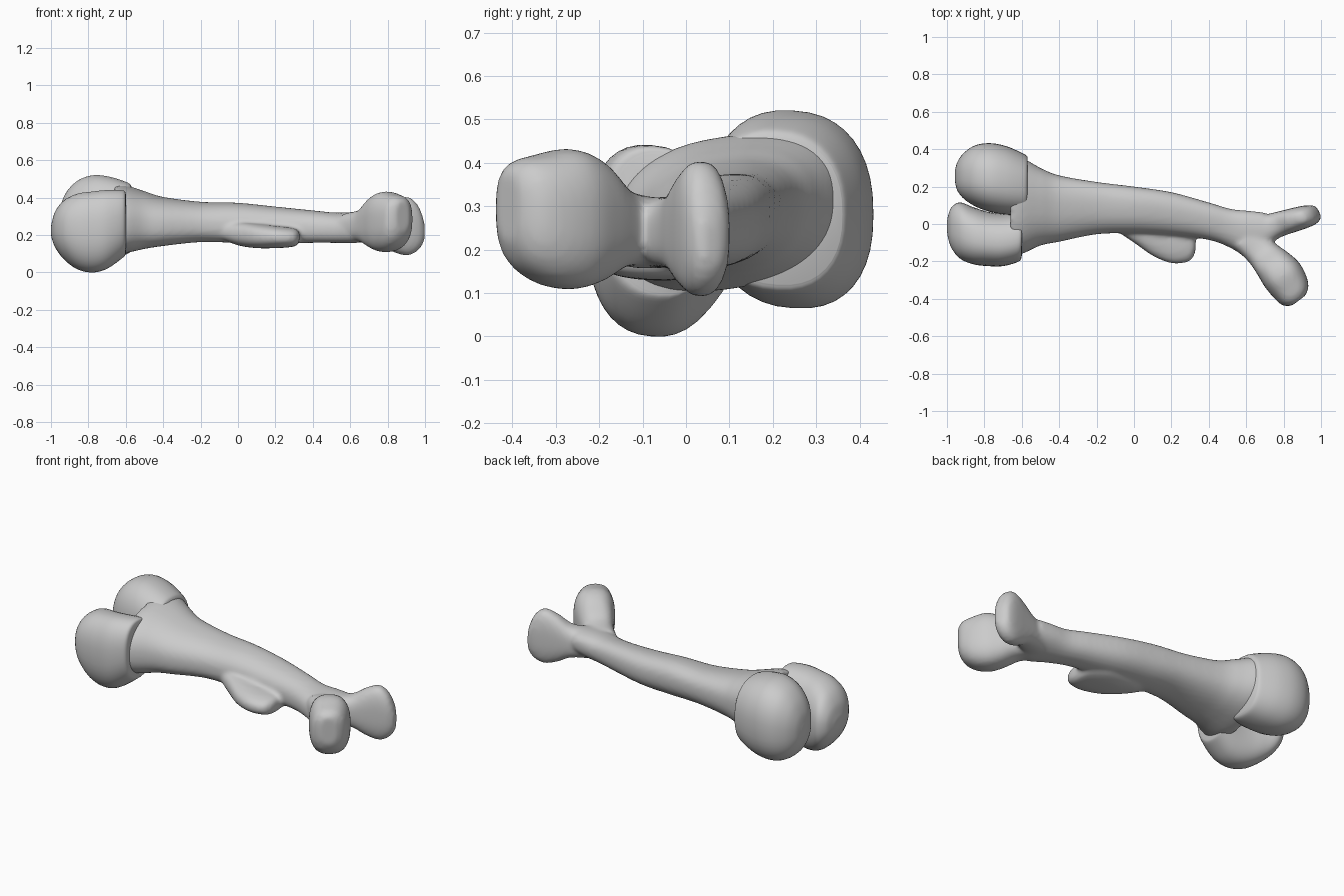
import bpy, bmesh, math
from mathutils import Vector


def spline(a, b, c, d, t):
    """Catmull-Rom blend of four section tuples."""
    return [0.5 * (2 * q + (r - p) * t + (2 * p - 5 * q + 4 * r - s) * t * t
                   + (3 * q - p - 3 * r + s) * t ** 3) for p, q, r, s in zip(a, b, c, d)]


def loft(bm, secs, heading=0.0, shear=0.0, power=2.4, steps=6, n=40):
    """Skin rounded sections (x, y, z, half width, half height)."""
    ext = [secs[0]] + secs + [secs[-1]]
    path = [spline(*ext[i:i + 4], k / steps) for i in range(len(secs) - 1) for k in range(steps)]
    path.append(secs[-1])
    side = Vector((-math.sin(heading), math.cos(heading), 0))
    rings = []
    for x, y, z, w, h in path:
        w, h = max(w, 0.004), max(h, 0.004)
        ring = []
        for i in range(n):
            a = 2 * math.pi * i / n
            c, s = math.cos(a), math.sin(a)
            u = math.copysign(abs(c) ** (2 / power), c)
            v = math.copysign(abs(s) ** (2 / power), s)
            p = Vector((x, y, z + h * v + shear * w * u)) + side * (w * u)
            ring.append(bm.verts.new(p))
        rings.append(ring)
    for r, q in zip(rings, rings[1:]):
        for i in range(n):
            j = (i + 1) % n
            bm.faces.new((r[i], r[j], q[j], q[i]))
    bm.faces.new(rings[0][::-1])
    bm.faces.new(rings[-1])


def bounds(rows):
    """Turn (x, y0, y1, z0, z1) rows into loft sections."""
    return [(x, (a + b) / 2, (c + d) / 2, (b - a) / 2, (d - c) / 2) for x, a, b, c, d in rows]


def finish(name, bm):
    bmesh.ops.recalc_face_normals(bm, faces=bm.faces)
    for f in bm.faces:
        f.smooth = True
    me = bpy.data.meshes.new(name)
    bm.to_mesh(me)
    bm.free()
    ob = bpy.data.objects.new(name, me)
    bpy.context.collection.objects.link(ob)
    return ob


bm = bmesh.new()
# shaft, flaring towards the knee end
loft(bm, bounds([
    (-0.66, -0.16, 0.36, 0.11, 0.46), (-0.60, -0.16, 0.355, 0.11, 0.46),
    (-0.50, -0.115, 0.30, 0.13, 0.43), (-0.40, -0.095, 0.26, 0.145, 0.40),
    (-0.20, -0.055, 0.225, 0.165, 0.375), (0.00, -0.05, 0.20, 0.16, 0.37),
    (0.20, -0.06, 0.17, 0.155, 0.35), (0.40, -0.085, 0.115, 0.16, 0.33),
    (0.52, -0.13, 0.08, 0.16, 0.318), (0.62, -0.19, 0.07, 0.16, 0.32),
    (0.70, -0.19, 0.06, 0.17, 0.32)]), shear=0.13)
# side flange
loft(bm, bounds([
    (-0.12, -0.02, 0.06, 0.19, 0.26), (0.00, -0.10, 0.08, 0.145, 0.27),
    (0.10, -0.17, 0.08, 0.13, 0.26), (0.20, -0.21, 0.08, 0.13, 0.25),
    (0.28, -0.205, 0.04, 0.135, 0.24), (0.315, -0.18, 0.0, 0.145, 0.23),
    (0.33, -0.14, -0.06, 0.17, 0.21)]))
# hip ball on its neck
loft(bm, [
    (0.60, -0.08, 0.24, 0.08, 0.08), (0.68, -0.15, 0.25, 0.085, 0.09),
    (0.74, -0.21, 0.265, 0.10, 0.14), (0.79, -0.27, 0.27, 0.112, 0.162),
    (0.835, -0.335, 0.272, 0.105, 0.148), (0.865, -0.385, 0.285, 0.085, 0.12),
    (0.88, -0.41, 0.30, 0.045, 0.08)], heading=-0.93, power=2.6)
# upper prong
loft(bm, [
    (0.64, -0.06, 0.24, 0.09, 0.08), (0.75, -0.01, 0.24, 0.07, 0.09),
    (0.83, 0.015, 0.245, 0.065, 0.135), (0.90, 0.035, 0.248, 0.062, 0.157),
    (0.95, 0.05, 0.24, 0.055, 0.13), (0.98, 0.06, 0.225, 0.04, 0.08),
    (0.992, 0.06, 0.215, 0.02, 0.04)], heading=0.4, power=2.6)
shaft = finish("shaft", bm)
mod = shaft.modifiers.new("blend", 'REMESH')
mod.mode = 'VOXEL'
mod.voxel_size = 0.012
mod.use_smooth_shade = True
mod = shaft.modifiers.new("soften", 'SMOOTH')
mod.factor = 0.5
mod.iterations = 6

# knee lobes
front_rows = [
    (-0.60, -0.17, 0.06, 0.10, 0.42), (-0.615, -0.20, 0.06, 0.08, 0.438),
    (-0.70, -0.225, 0.055, 0.02, 0.44), (-0.78, -0.225, 0.065, 0.0, 0.432),
    (-0.86, -0.215, 0.09, 0.018, 0.42), (-0.93, -0.185, 0.115, 0.07, 0.385),
    (-0.975, -0.13, 0.09, 0.13, 0.33), (-0.995, -0.07, 0.04, 0.18, 0.27),
    (-1.0, -0.03, 0.0, 0.21, 0.24)]
back_rows = [
    (-0.57, 0.06, 0.36, 0.12, 0.46), (-0.59, 0.05, 0.375, 0.10, 0.48),
    (-0.68, 0.05, 0.415, 0.075, 0.51), (-0.77, 0.065, 0.432, 0.065, 0.52),
    (-0.85, 0.095, 0.42, 0.08, 0.495), (-0.91, 0.135, 0.38, 0.12, 0.44),
    (-0.945, 0.18, 0.33, 0.18, 0.37), (-0.958, 0.23, 0.28, 0.24, 0.30)]
for name, rows, lean in (("front_knee_lobe", front_rows, -0.08), ("back_knee_lobe", back_rows, -0.06)):
    bm = bmesh.new()
    loft(bm, bounds(rows), shear=lean, power=2.35)
    finish(name, bm)
